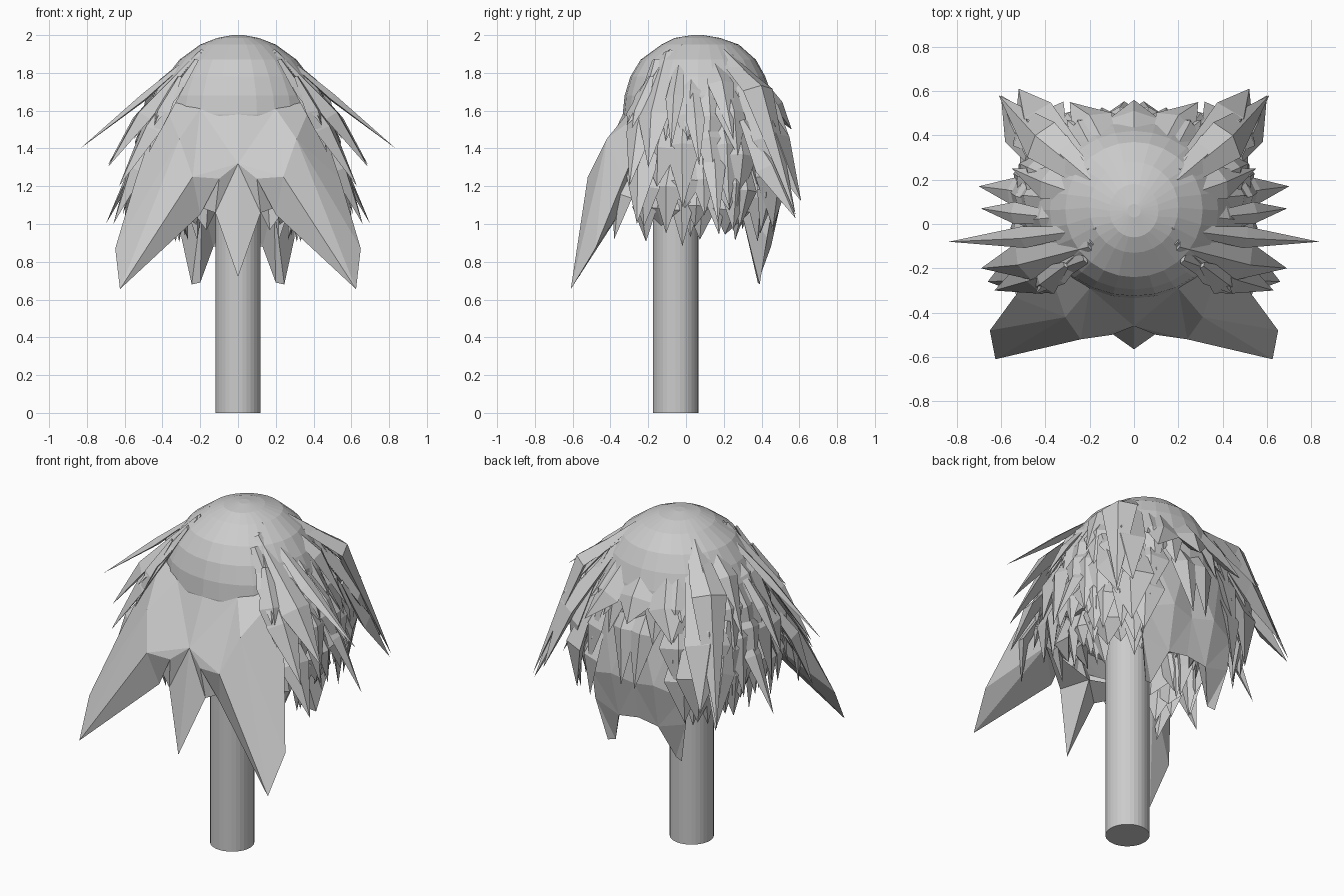
import bpy, bmesh, math, random
from mathutils import Vector

if "Cube" in bpy.data.objects:
    bpy.data.objects.remove(bpy.data.objects["Cube"])

random.seed(7)
grey = bpy.data.materials.new("plain grey")
grey.diffuse_color = (0.6, 0.6, 0.6, 1)
grey.use_nodes = True
grey.node_tree.nodes["Principled BSDF"].inputs["Base Color"].default_value = grey.diffuse_color


def finish(name, bm):
    bmesh.ops.recalc_face_normals(bm, faces=bm.faces)
    mesh = bpy.data.meshes.new(name)
    bm.to_mesh(mesh)
    bm.free()
    mesh.materials.append(grey)
    ob = bpy.data.objects.new(name, mesh)
    bpy.context.collection.objects.link(ob)
    return ob


# Loft of elliptical rings: (z, half width, front y, back y)
def loft(name, rings, sides=28):
    bm = bmesh.new()
    loops = []
    for z, rx, y0, y1 in rings:
        loop = []
        for i in range(sides):
            a = 2 * math.pi * i / sides
            loop.append(bm.verts.new((rx * math.cos(a),
                                      (y0 + y1) / 2 + (y1 - y0) / 2 * math.sin(a), z)))
        loops.append(loop)
    for p, q in zip(loops, loops[1:]):
        for i in range(sides):
            j = (i + 1) % sides
            bm.faces.new((p[i], p[j], q[j], q[i]))
    bm.faces.new(loops[0])
    bm.faces.new(loops[-1])
    return finish(name, bm)


# Tapered leaf with a diamond section, optionally mirrored over x
def leaf(bm, root, mid, tip, width, mirror=True):
    root, mid, tip = Vector(root), Vector(mid), Vector(tip)
    out = Vector((mid.x, mid.y - 0.05, 0)).normalized()
    axis = (tip - root).normalized()
    side = axis.cross(out).normalized()
    up = side.cross(axis).normalized()
    for s in ((1, -1) if mirror else (1,)):
        def vert(p):
            return bm.verts.new((p.x * s, p.y, p.z))
        loops = []
        for c, w in ((root, width * 0.25), (mid, width)):
            loops.append([vert(c + side * w), vert(c + up * w * 0.4),
                          vert(c - side * w), vert(c - up * w * 0.4)])
        end = vert(tip)
        a, b = loops
        bm.faces.new(a)
        for i in range(4):
            j = (i + 1) % 4
            bm.faces.new((a[i], a[j], b[j], b[i]))
            bm.faces.new((b[i], b[j], end))


# Sheet given as one half: named points and faces, mirrored over x
def sheet(name, points, faces):
    bm = bmesh.new()
    for s in (1, -1):
        v = {n: bm.verts.new((p[0] * s, p[1], p[2])) for n, p in points.items()}
        for f in faces:
            bm.faces.new([v[n] for n in f.split()])
    bmesh.ops.remove_doubles(bm, verts=bm.verts, dist=0.0005)
    bmesh.ops.triangulate(bm, faces=bm.faces)
    finish(name, bm)


# Trunk
loft("trunk", [(0, .12, -.175, .065), (1.5, .12, -.175, .065)], 32)

# Smooth faceted crown and the hidden core beneath it
loft("crown", [(2.0, .03, .03, .09), (1.985, .11, -.06, .18), (1.95, .2, -.13, .28),
               (1.87, .31, -.24, .37), (1.78, .38, -.295, .42), (1.68, .43, -.325, .455),
               (1.58, .45, -.335, .475), (1.4, .46, -.31, .47), (1.2, .44, -.28, .43),
               (1.22, .15, -.2, .1)])

# Front fringe
sheet("front_fringe",
      dict(a0=(0, -.33, 1.59), a1=(.2, -.29, 1.61), a2=(.4, -.15, 1.66),
           b0=(0, -.46, 1.32), b1=(.1, -.5, 1.24), b2=(.24, -.52, 1.25),
           b3=(.31, -.42, 1.45), b4=(.54, -.33, 1.24), c=(.2, -.46, 1.05),
           d=(.12, -.48, 1.06), t0=(0, -.565, .72), t1=(.625, -.61, .655),
           t2=(.65, -.48, .87), k=(.38, -.29, 1.15), m=(0, -.38, 1.12)),
      ["a0 a1 b2 b1 b0", "a1 a2 b3 b2", "a2 b4 b3", "b3 b4 t2 t1", "b2 b3 t1",
       "b1 b2 t1 c", "b4 k t2", "t2 k t1", "t1 k c", "b1 c k d", "b0 b1 d", "b0 d t0",
       "d m t0", "d k m", "a2 k b4"])

# Wide back drape with two blunt hanging points
sheet("back_drape",
      dict(a0=(0, .46, 1.55), a1=(.26, .42, 1.55), b0=(0, .49, 1.12), b1=(.14, .51, 1.15),
           b2=(.3, .46, 1.1), c0=(0, .45, .9), c1=(.13, .45, .88), c2=(.3, .43, .93),
           t1=(.2, .38, .69), t2=(.245, .39, .68), k0=(0, .38, 1.15), k1=(.19, .28, 1.12)),
      ["a0 a1 b2 b1 b0", "b0 b1 c1 c0", "b1 b2 c2 t2 t1 c1", "c0 c1 k1 k0", "c1 t1 k1",
       "t1 t2 k1", "t2 c2 k1", "c2 b2 k1"])

# Large leaves whose tips shape the outline
bm = bmesh.new()
for root, mid, tip, w in [
        ((.17, -.02, 1.95), (.5, -.06, 1.67), (.835, -.08, 1.4), .05),
        ((.2, -.1, 1.91), (.5, -.17, 1.57), (.69, -.2, 1.3), .09),
        ((.27, .02, 1.87), (.54, .05, 1.55), (.69, .07, 1.31), .05),
        ((.3, .1, 1.7), (.55, .15, 1.3), (.7, .17, 1.0), .06),
        ((.1, .12, 1.97), (.42, .38, 1.71), (.61, .58, 1.05), .1),
        ((.2, .24, 1.89), (.46, .45, 1.45), (.52, .61, 1.12), .13),
        ((.48, .3, 1.55), (.53, .44, 1.3), (.6, .58, 1.03), .09),
        ((.22, -.16, 1.87), (.46, -.24, 1.5), (.63, -.3, 1.2), .09),
        ((.36, -.15, 1.55), (.54, -.24, 1.28), (.66, -.26, 1.0), .09),
        ((.4, -.2, 1.4), (.5, -.34, 1.15), (.48, -.38, .92), .07),
        ((.32, .36, 1.6), (.41, .46, 1.25), (.4, .46, .98), .13),
        ((.1, .3, 1.88), (.19, .46, 1.6), (.29, .55, 1.45), .1)]:
    leaf(bm, root, mid, tip, w)
leaf(bm, (0, .3, 1.88), (0, .47, 1.62), (0, .56, 1.5), .12, False)
finish("large_leaves", bm)


# Layers of small leaves around the sides and back
def rim(angle, r, z):
    c, s = math.cos(angle), math.sin(angle)
    k = r / max(abs(c), abs(s)) ** 0.5
    return (k * c, .06 + k * s * 0.86, z)


bm = bmesh.new()
# count, last angle, root (radius, z), mid (radius, z), tip (radius, z), width
for n, end, r0, r1, r2, w in [
        (7, 86, (.22, 1.92), (.41, 1.71), (.55, 1.5), .09),
        (8, 86, (.36, 1.78), (.47, 1.58), (.54, 1.36), .08),
        (9, 86, (.42, 1.6), (.51, 1.4), (.55, 1.15), .09),
        (10, 66, (.43, 1.42), (.51, 1.22), (.52, 1.02), .09),
        (8, 66, (.38, 1.3), (.42, 1.12), (.41, .94), .09),
        (8, 86, (.25, 1.28), (.3, 1.12), (.28, .95), .08)]:
    for i in range(n):
        a = math.radians(-48 + (end + 48) * (i + random.uniform(.2, .8)) / n)
        d = random.uniform(-.1, .1)
        leaf(bm, rim(a, *r0), rim(a + d / 2, r1[0], r1[1] + d / 2),
             rim(a + d, r2[0] + d / 3, r2[1] + random.uniform(-.07, .07)),
             w * random.uniform(.7, 1.25))
finish("small_leaves", bm)
